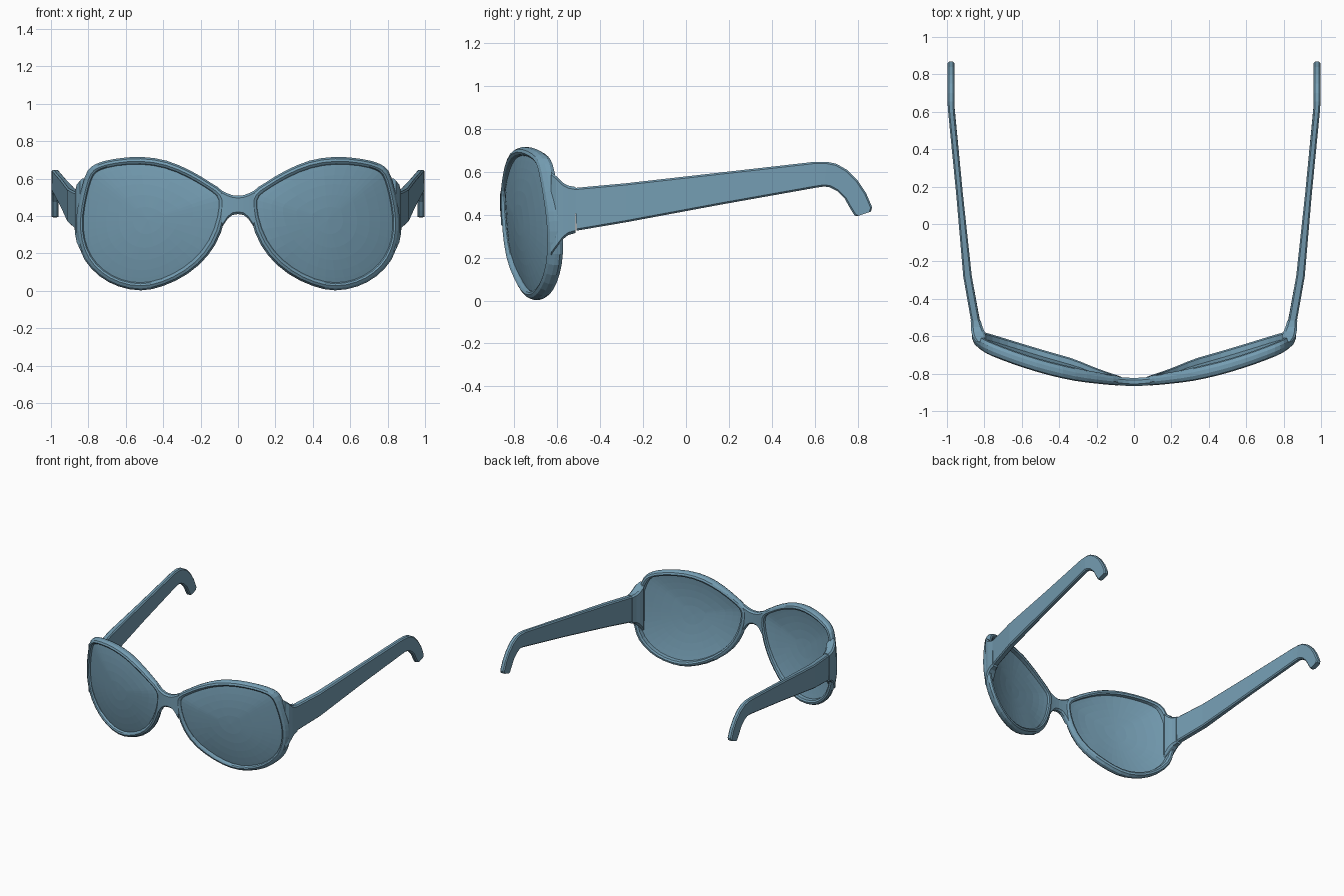
import bpy
import bmesh
from math import pi, sin
from mathutils import Vector

cube = bpy.data.objects.get("Cube")
if cube:
    bpy.data.objects.remove(cube, do_unlink=True)

blue = bpy.data.materials.new("dusty blue")
blue.use_nodes = True
colour = (0.175, 0.335, 0.445, 1)
blue.diffuse_color = colour
blue.node_tree.nodes["Principled BSDF"].inputs["Base Color"].default_value = colour


def finish(name, bm, mirrored=True, thickness=0):
    """Turn a bmesh into an object, optionally thickened and mirrored across x."""
    bmesh.ops.recalc_face_normals(bm, faces=bm.faces)
    mesh = bpy.data.meshes.new(name)
    bm.to_mesh(mesh)
    bm.free()
    mesh.materials.append(blue)
    obj = bpy.data.objects.new(name, mesh)
    bpy.context.collection.objects.link(obj)
    if thickness:
        solid = obj.modifiers.new("thickness", "SOLIDIFY")
        solid.thickness = thickness
        solid.offset = 0
    if mirrored:
        mirror = obj.modifiers.new("mirror", "MIRROR")
        mirror.use_mirror_merge = False


def loft(rings, closed=False):
    """Skin a list of equal rings; cap the ends unless the path is closed."""
    bm = bmesh.new()
    loops = [[bm.verts.new(p) for p in ring] for ring in rings]
    count = len(loops[0])
    pairs = list(zip(loops, loops[1:]))
    if closed:
        pairs.append((loops[-1], loops[0]))
    else:
        bm.faces.new(loops[0])
        bm.faces.new(loops[-1])
    for a, b in pairs:
        for i in range(count):
            j = (i + 1) % count
            bm.faces.new((a[i], a[j], b[j], b[i]))
    return bm


def section(centre, u, v, bevel):
    """Chamfered rectangle spanned by half axes u and v."""
    c, u, v = Vector(centre), Vector(u), Vector(v)
    cu, cv = u - u.normalized() * bevel, v - v.normalized() * bevel
    return [c + u + cv, c + cu + v, c - cu + v, c - u + cv,
            c - u - cv, c - cu - v, c + cu - v, c + u - cv]


def smooth_loop(points, steps):
    """Closed Catmull-Rom curve through the points."""
    pts, out = [Vector(p) for p in points], []
    n = len(pts)
    for i in range(n):
        a, b, c, d = (pts[(i + k) % n] for k in (-1, 0, 1, 2))
        for s in range(steps):
            t = s / steps
            out.append((2 * b + (c - a) * t + (2 * a - 5 * b + 4 * c - d) * t ** 2
                        + (3 * b - a - 3 * c + d) * t ** 3) / 2)
    return out


def inset(loop, amount):
    """Move a clockwise loop inwards along its normals, softening its corners."""
    n, out = len(loop), []
    for i, p in enumerate(loop):
        t = (loop[(i + 1) % n] - loop[i - 1]).normalized()
        out.append(p + Vector((t.y, -t.x)) * amount)
    for _ in range(2):
        out = [(out[i - 1] + 2 * out[i] + out[(i + 1) % n]) / 4 for i in range(n)]
    return out


def front_y(x, z):
    """Wrapped, slightly tilted front surface of the eyewear."""
    tilt = 0.08 * (0.5 - z) * min(1, abs(x) / 0.3)
    return -0.868 + 0.275 * abs(x) ** 1.65 + tilt


def depth(x):
    return 0.045 + 0.028 * min(1, x / 0.35)


# Rim outline, clockwise from the nose
outline = smooth_loop([
    (.06, .46), (.08, .53), (.15, .58), (.25, .64), (.38, .695), (.52, .716),
    (.66, .705), (.755, .68), (.805, .64), (.833, .56), (.855, .46), (.865, .37),
    (.857, .27), (.82, .165), (.74, .078), (.64, .024), (.52, .002), (.40, .026),
    (.27, .09), (.16, .19), (.09, .315)], 2)
opening = inset(outline, 0.036)

# Rims: rounded profile given as (inner to outer, front to back)
profile = [(0, .25), (.15, .08), (.4, 0), (.75, .1), (1, .38),
           (1, .68), (.75, .93), (.4, 1), (.1, .9)]
rings = []
for outer, inner in zip(outline, opening):
    ring = []
    for t, d in profile:
        p = inner.lerp(outer, t)
        ring.append((p.x, front_y(p.x, p.y) + d * depth(p.x), p.y))
    rings.append(ring)
finish("rims", loft(rings, closed=True))

# Lenses: domed polar grids seated in the rims
edge = inset(outline, 0.028)
middle = Vector((.48, .38))


def lens_point(p, scale):
    q = middle.lerp(p, scale)
    y = front_y(q.x, q.y) + 0.45 * depth(q.x) - 0.035 * (1 - scale ** 2)
    return (q.x, y, q.y)


bm = bmesh.new()
levels = 7
grid = [[bm.verts.new(lens_point(p, sin(pi / 2 * k / levels))) for p in edge]
        for k in range(1, levels + 1)]
hub = bm.verts.new(lens_point(middle, 0))
for i in range(len(edge)):
    j = (i + 1) % len(edge)
    bm.faces.new((hub, grid[0][i], grid[0][j]))
    for a, b in zip(grid, grid[1:]):
        bm.faces.new((a[i], b[i], b[j], a[j]))
finish("lenses", bm, thickness=0.012)

# Bridge: waisted bar between the rims, as (x, low, high)
half = [(.0, .41, .508), (.03, .405, .511), (.055, .385, .52), (.085, .34, .535)]
stations = [(-x, lo, hi) for x, lo, hi in reversed(half[1:])] + half
finish("bridge", loft([
    section((x, front_y(x, .46) + 0.023, (lo + hi) / 2),
            (0, 0.022, 0), (0, 0, (hi - lo) / 2), 0.012)
    for x, lo, hi in stations]), mirrored=False)

# End pieces: flared blocks behind the rims, as (y, inside, outside, low, high)
finish("end_pieces", loft([
    section(((a + b) / 2, y, (lo + hi) / 2),
            ((b - a) / 2, 0, 0), (0, 0, (hi - lo) / 2), 0.012)
    for y, a, b, lo, hi in [
        (-.63, .80, .845, .21, .60), (-.605, .79, .862, .245, .58),
        (-.575, .80, .87, .285, .55), (-.55, .81, .872, .305, .536),
        (-.516, .82, .873, .315, .53)]]))

# Temples: top and bottom edge points in (y, z), with hooked ear ends
temple_edges = [
    ((-.52, .525), (-.51, .326)), ((-.28, .547), (-.28, .365)),
    ((.16, .597), (.16, .447)), ((.6, .647), (.61, .527)),
    ((.655, .647), (.645, .532)), ((.70, .638), (.67, .528)),
    ((.75, .61), (.705, .51)), ((.80, .56), (.74, .475)),
    ((.84, .50), (.765, .43)), ((.868, .435), (.785, .398)),
    ((.862, .415), (.797, .393))]


def temple_x(y):
    """Centre of the temple: steep near the hinge, straight at the ear."""
    if y < -0.28:
        return 0.89 + (y + 0.28) * 0.18
    return min(0.979, 0.89 + (y + 0.28) * 0.097)


rings = []
for (ty, tz), (by, bz) in temple_edges:
    y = (ty + by) / 2
    width = 0.023 if y < -0.2 else 0.018
    rings.append(section((temple_x(y), y, (tz + bz) / 2), (width, 0, 0),
                         (0, (ty - by) / 2, (tz - bz) / 2), 0.008))
finish("temples", loft(rings))
